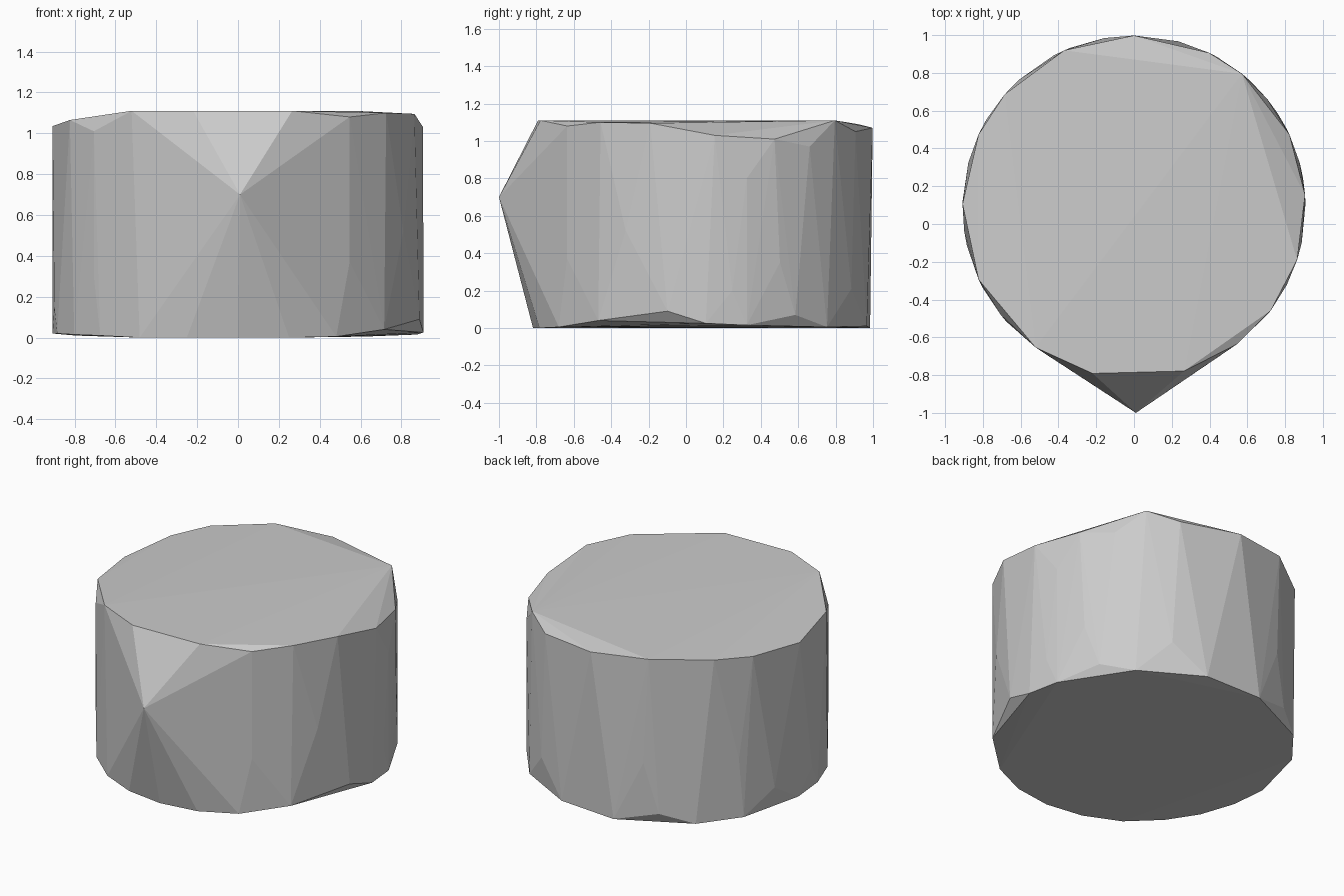
import bpy
import bmesh
from math import cos, sin, radians

cube = bpy.data.objects.get("Cube")
if cube:
    bpy.data.objects.remove(cube, do_unlink=True)

RADIUS = 0.908
CENTRE_Y = 0.09


def make_material(name, value):
    material = bpy.data.materials.new(name)
    material.use_nodes = True
    colour = (value, value, value, 1)
    material.diffuse_color = colour
    shader = material.node_tree.nodes["Principled BSDF"]
    shader.inputs["Base Color"].default_value = colour
    return material


def add_ring(mesh, corners):
    """Place corners, each an angle and a height, on the round wall."""
    for degrees, height in corners:
        angle = radians(degrees)
        x = RADIUS * cos(angle)
        y = CENTRE_Y + RADIUS * sin(angle)
        mesh.verts.new((x, y, height))


# Uneven chipped rim around the top
top_rim = [
    (-104, 1.11), (-73, 1.11), (-53, 1.08), (-37, 1.1), (-18, 1.095),
    (4, 1.03), (25, 1.01), (51, 1.11), (64, 1.05), (90, 1.07),
    (114, 1.09), (139, 1.08), (155, 1.06), (179, 1.035),
    (205, 1.065), (219, 1.01), (235, 1.11),
]

# Facet corners on the wall between the rims
wall = [
    (-53, 0.37), (-27, 0.52), (10, 0.2), (15, 0.8), (27, 0.35),
    (39, 0.97), (61, 0.21), (112, 0.4), (149, 0.4),
    (165, 0.15), (188, 0.15), (219, 0.3),
]

# Nearly flat rim around the base
base_rim = [
    (-106, 0), (-90, 0), (-74, 0), (-58, 0.005), (-38, 0.04), (-12, 0.09),
    (1, 0.025), (15, 0.015), (33, 0.07), (47, 0.005), (75, 0.01),
    (100, 0), (118, 0.07), (132, 0.005), (151, 0.01), (178, 0.02),
    (193, 0.02), (208, 0.015), (222, 0.01), (238, 0),
]

# Faceted drum wrapped tightly around the rims, wall and front point
mesh = bmesh.new()
for corners in (top_rim, wall, base_rim):
    add_ring(mesh, corners)
mesh.verts.new((0.01, -1, 0.7))
hull = bmesh.ops.convex_hull(mesh, input=mesh.verts)
unused = {v for v in hull["geom_interior"] if isinstance(v, bmesh.types.BMVert)}
bmesh.ops.delete(mesh, geom=list(unused), context="VERTS")
bmesh.ops.recalc_face_normals(mesh, faces=mesh.faces)

data = bpy.data.meshes.new("faceted_drum")
mesh.to_mesh(data)
mesh.free()
data.materials.append(make_material("plain grey", 0.6))
drum = bpy.data.objects.new("faceted_drum", data)
bpy.context.collection.objects.link(drum)
